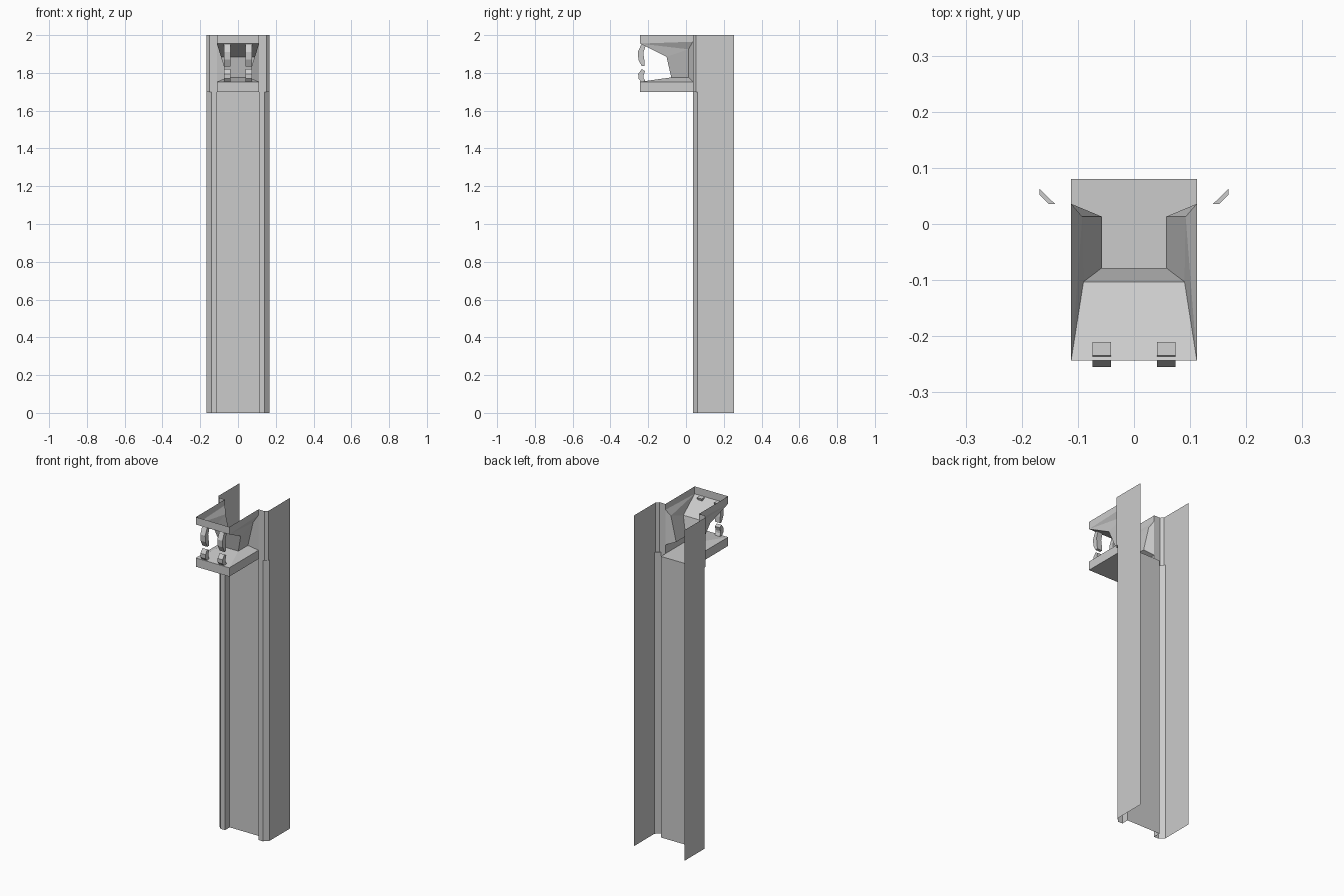
import bpy, bmesh

if "Cube" in bpy.data.objects:
    bpy.data.objects.remove(bpy.data.objects["Cube"])

LIP_Y, STRIP_Y, PANEL_Y = -0.243, 0.036, 0.08
HEAD_X, SIDE_X = 0.112, 0.168
HEAD_Z, TOP_Z = 1.70, 2.0


def make_object(name, faces):
    """Build a mesh from faces given as point lists, welding shared points."""
    bm = bmesh.new()
    for pts in faces:
        bm.faces.new([bm.verts.new(p) for p in pts])
    bmesh.ops.remove_doubles(bm, verts=bm.verts, dist=0.0005)
    bmesh.ops.recalc_face_normals(bm, faces=bm.faces)
    mesh = bpy.data.meshes.new(name)
    bm.to_mesh(mesh)
    bm.free()
    obj = bpy.data.objects.new(name, mesh)
    bpy.context.collection.objects.link(obj)
    return obj


def mirror(faces):
    return [[(-x, y, z) for x, y, z in reversed(f)] for f in faces]


def wall(path, z0, z1):
    """Vertical sheets along an open plan path."""
    return [[(*a, z0), (*b, z0), (*b, z1), (*a, z1)] for a, b in zip(path, path[1:])]


def prism(profile, x0, x1):
    """Solid from a y-z profile between two x positions."""
    n = len(profile)
    lo = [(x0, y, z) for y, z in profile]
    hi = [(x1, y, z) for y, z in profile]
    sides = [[lo[i], lo[(i + 1) % n], hi[(i + 1) % n], hi[i]] for i in range(n)]
    return [lo[::-1], hi] + sides


# Column shaft: chamfered strips with a recessed centre panel
shaft_half = [(SIDE_X, 0.255), (SIDE_X, 0.062), (0.141, STRIP_Y),
              (HEAD_X, STRIP_Y), (HEAD_X, PANEL_Y)]
shaft = shaft_half + [(-x, y) for x, y in reversed(shaft_half)]
make_object("column_shaft", wall(shaft, 0, HEAD_Z))

# Upper column: smaller chamfers with an overhang beneath
upper = wall([(SIDE_X, 0.255), (SIDE_X, 0.052), (0.152, STRIP_Y), (HEAD_X, STRIP_Y)],
             HEAD_Z, TOP_Z)
upper.append([(SIDE_X, 0.062, HEAD_Z), (0.141, STRIP_Y, HEAD_Z),
              (0.152, STRIP_Y, HEAD_Z), (SIDE_X, 0.052, HEAD_Z)])
make_object("upper_column", upper + mirror(upper))

# Key points of the bracket head (right half)
lip_f = (HEAD_X, LIP_Y, 1.955)
lip_b = (HEAD_X, STRIP_Y, 1.965)
brow = (0.09, -0.103, 1.885)
neck_top = (0.092, 0.013, 1.925)
foot_f = (0.057, -0.078, 1.776)
foot_b = (0.057, 0.013, 1.776)
base_f = (HEAD_X, LIP_Y, 1.753)
base_b = (HEAD_X, STRIP_Y, 1.753)


def flip(p):
    return (-p[0], p[1], p[2])


def span(a, b):
    """Quad bridging the two mirrored halves."""
    return [a, flip(a), flip(b), b]


# Upper jaw: open-topped lip, sloping ceiling and narrowing throat
jaw_side = [
    [lip_f, lip_b, (HEAD_X, STRIP_Y, TOP_Z), (HEAD_X, LIP_Y, TOP_Z)],
    [lip_f, neck_top, lip_b],
    [lip_f, brow, neck_top],
    [brow, foot_f, foot_b, neck_top],
    [foot_b, base_b, lip_b, neck_top],
]
make_object("upper_jaw", jaw_side + mirror(jaw_side) + [
    span((HEAD_X, LIP_Y, TOP_Z), lip_f), span(lip_f, brow), span(brow, foot_f)])

# Lower ledge: flat underside, short rim and raised top around the throat
under_f, under_b = (HEAD_X, LIP_Y, HEAD_Z), (HEAD_X, STRIP_Y, HEAD_Z)
ledge_side = [[under_f, under_b, base_b, base_f], [base_f, base_b, foot_b, foot_f]]
make_object("lower_ledge", ledge_side + mirror(ledge_side) + [
    span(under_f, base_f), span(base_f, foot_f),
    span(under_f, (HEAD_X, PANEL_Y, HEAD_Z))])

# Curved prongs across the opening
upper_prong = [(-0.234, 1.957), (-0.255, 1.91), (-0.252, 1.87), (-0.234, 1.835),
               (-0.219, 1.837), (-0.221, 1.87), (-0.226, 1.905), (-0.21, 1.955)]
lower_prong = [(-0.234, 1.82), (-0.253, 1.795), (-0.252, 1.77), (-0.235, 1.75),
               (-0.212, 1.75), (-0.224, 1.772), (-0.225, 1.785), (-0.217, 1.81)]
for name, profile in (("upper_prongs", upper_prong), ("lower_prongs", lower_prong)):
    prong = prism(profile, 0.041, 0.074)
    make_object(name, prong + mirror(prong))
